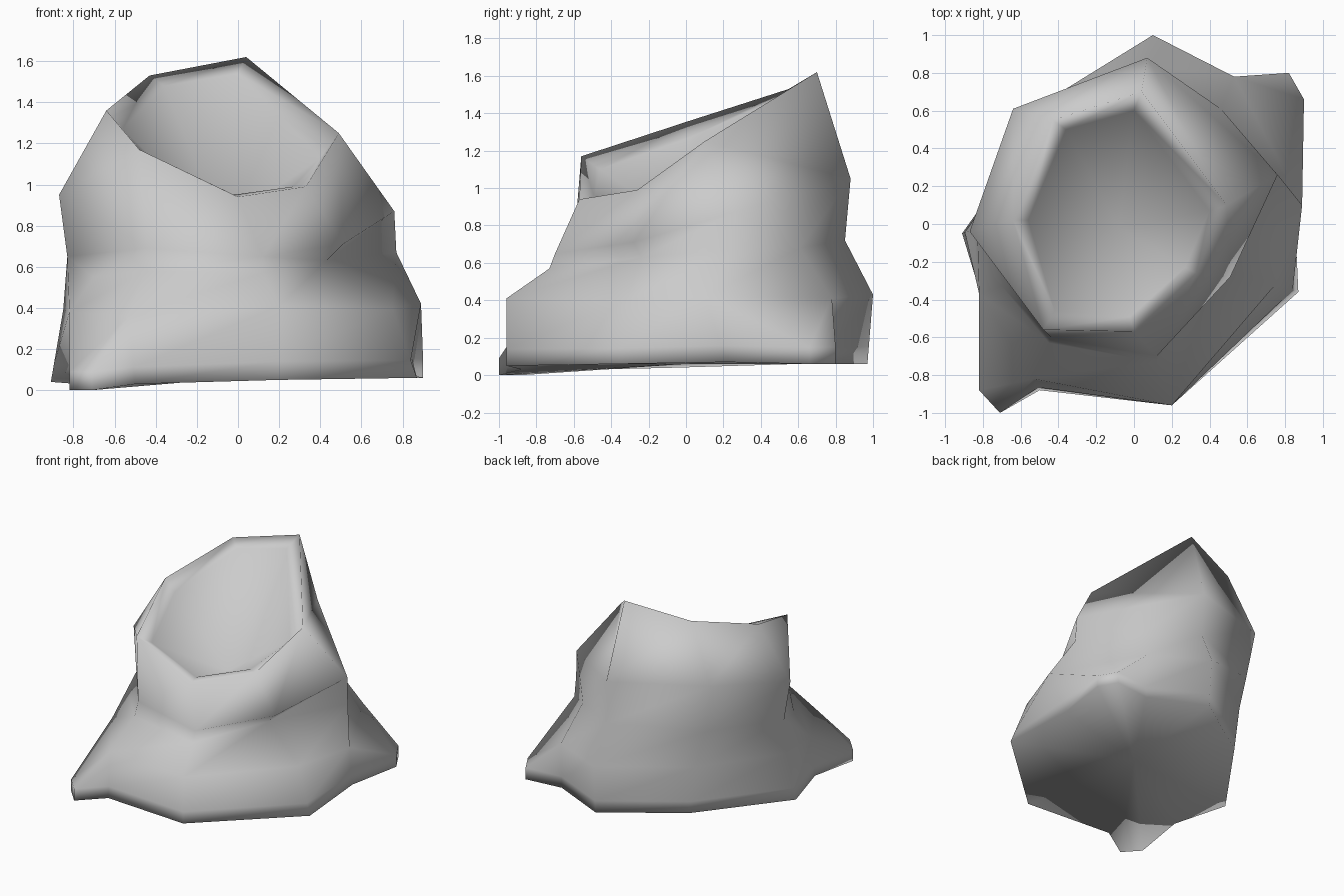
import bpy
import bmesh
from mathutils import Vector

default_cube = bpy.data.objects.get("Cube")
if default_cube:
    bpy.data.objects.remove(default_cube, do_unlink=True)


def spread(points, repeats):
    """Repeat ring points so every ring has the same number of columns."""
    return [Vector(p) for p, count in zip(points, repeats) for _ in range(count)]


# Column patterns: the two foot corners fan out from single neck points
NECK_COLUMNS = (1, 4, 1, 1, 4, 1, 1)
BODY_COLUMNS = (1, 2, 2, 1, 1, 2, 2, 1, 1)
FOOT_COLUMNS = (1,) * 13

# Inner lip of the mouth: back, right, front right, front, front left, left, back left
lip = spread([
    (0, .6, 1.54), (.4, .07, 1.13), (.27, -.23, .99), (-.02, -.49, .95),
    (-.42, -.46, 1.1), (-.56, .02, 1.27), (-.36, .5, 1.48),
], NECK_COLUMNS)

# Slanted mouth rim
rim = spread([
    (.04, .7, 1.62), (.49, .1, 1.25), (.33, -.26, .99), (0, -.57, .94),
    (-.48, -.56, 1.17), (-.64, .02, 1.36), (-.43, .55, 1.53),
], NECK_COLUMNS)

# Widest line of the neck
neck = spread([
    (.07, .88, 1.05), (.76, .26, .87), (.51, -.28, .71), (.12, -.7, .65),
    (-.44, -.6, .69), (-.87, -.04, .95), (-.64, .61, 1.1),
], NECK_COLUMNS)

# Tucked waist under the neck
waist = spread([
    (.07, .85, .72), (.46, .61, .68), (.77, .25, .67), (.43, -.24, .63),
    (.12, -.73, .57), (-.45, -.63, .58), (-.7, -.33, .55),
    (-.83, -.02, .65), (-.58, .58, .72),
], BODY_COLUMNS)

# Flared skirt
skirt = spread([
    (.1, 1, .43), (.53, .78, .41), (.89, .1, .42), (.75, -.32, .4),
    (.2, -.96, .41), (-.53, -.82, .36), (-.82, -.37, .38),
    (-.85, -.03, .39), (-.5, .6, .43),
], BODY_COLUMNS)

# Bottom edge with two pointed corners
base = spread([
    (.1, .97, .06), (.53, .77, .06), (.82, .8, .06), (.9, .66, .06),
    (.83, .22, .07), (.87, -.36, .06), (.2, -.96, .05), (-.5, -.88, .03),
    (-.71, -1, 0), (-.82, -.88, 0), (-.78, -.47, .03),
    (-.91, -.05, .04), (-.45, .6, .06),
], FOOT_COLUMNS)

# Blunt upper ends of the corners
ankle = [low.lerp(high, .25) for low, high in zip(base, skirt)]
for column in (2, 3, 8, 9):
    ankle[column] = base[column] + Vector((0, 0, .09))

rings = [lip, rim, neck, waist, skirt, ankle, base]

# Hollow folds, by ring and column: rising ones split one way, falling the other
RISING = {(1, 0), (2, 5), (3, 10)}
FALLING = {(1, 10), (2, 4)}

bm = bmesh.new()
rows = [[bm.verts.new(point) for point in ring] for ring in rings]
size = len(base)
for level, (upper, lower) in enumerate(zip(rows, rows[1:])):
    for i in range(size):
        j = (i + 1) % size
        a, b, c, d = upper[i], lower[i], lower[j], upper[j]
        if (level, i) in RISING:
            faces = [(a, b, d), (b, c, d)]
        elif (level, i) in FALLING:
            faces = [(a, b, c), (a, c, d)]
        else:
            faces = [(a, b, c, d)]
        for corners in faces:
            bm.faces.new(corners)

# Close the hollow mouth and the underside
for row, point in ((rows[0], (-.08, -.02, .8)), (rows[-1], (0, 0, .06))):
    centre = bm.verts.new(point)
    for i in range(size):
        bm.faces.new((row[i], row[(i + 1) % size], centre))

bmesh.ops.remove_doubles(bm, verts=bm.verts, dist=.001)
bmesh.ops.recalc_face_normals(bm, faces=bm.faces)
for face in bm.faces:
    face.smooth = True

mesh = bpy.data.meshes.new("open_sack")
bm.to_mesh(mesh)
bm.free()
sack = bpy.data.objects.new("open_sack", mesh)
bpy.context.collection.objects.link(sack)

# Plain grey cloth
cloth = bpy.data.materials.new("grey_cloth")
cloth.use_nodes = True
grey = (.6, .6, .6, 1)
cloth.diffuse_color = grey
cloth.node_tree.nodes["Principled BSDF"].inputs["Base Color"].default_value = grey
mesh.materials.append(cloth)
